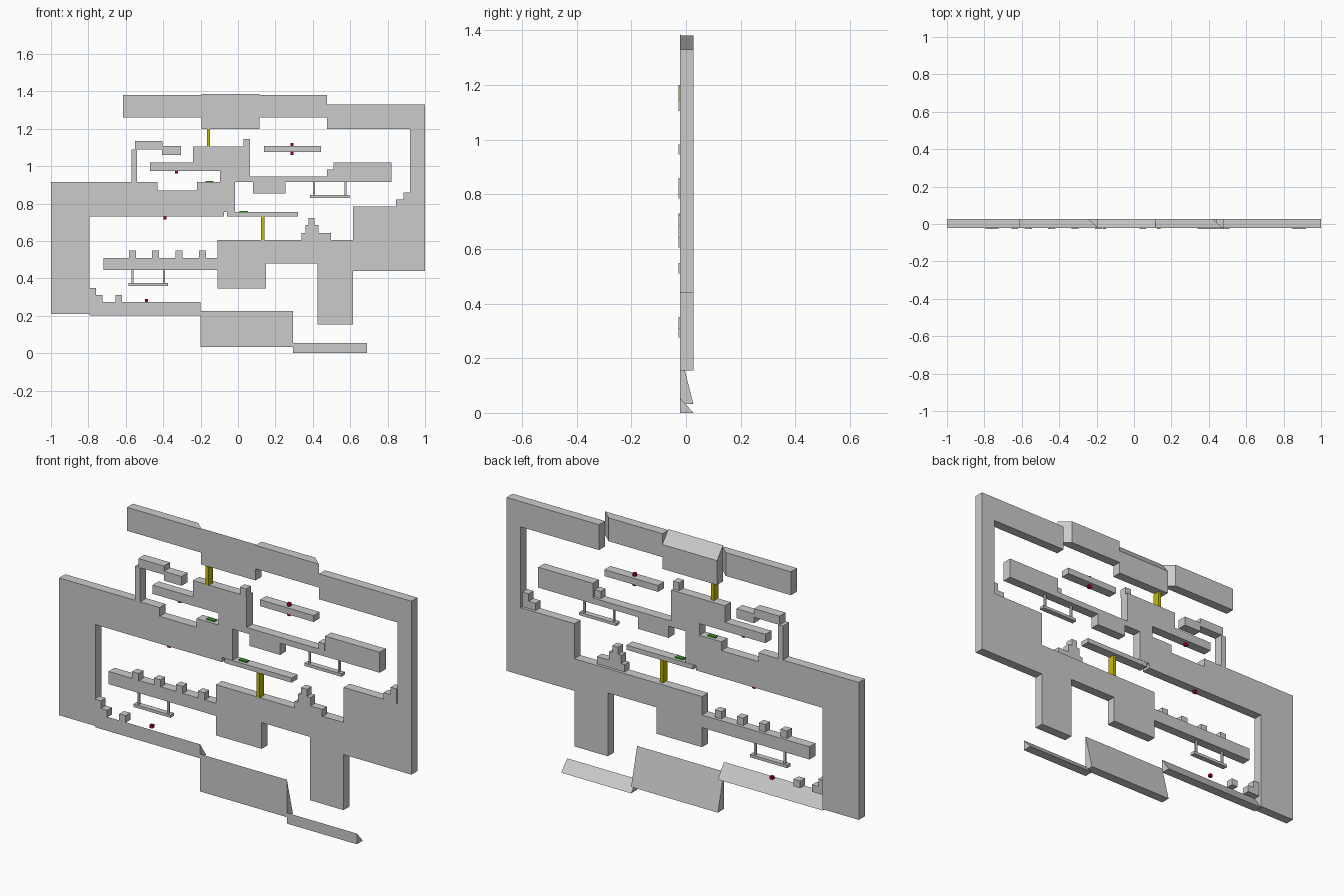
import bpy, bmesh

F, B = -0.022, 0.027   # front and back of the main slab


def prism(name, pts, lo, hi, axis='y', mat=None):
    """Extrude a 2D profile along an axis (y: x,z  x: y,z  z: x,y)."""
    place = {'x': lambda p, t: (t, p[0], p[1]),
             'y': lambda p, t: (p[0], t, p[1]),
             'z': lambda p, t: (p[0], p[1], t)}[axis]
    bm = bmesh.new()
    a = [bm.verts.new(place(p, lo)) for p in pts]
    b = [bm.verts.new(place(p, hi)) for p in pts]
    n = len(pts)
    bm.faces.new(a)
    bm.faces.new(b[::-1])
    for i in range(n):
        j = (i + 1) % n
        bm.faces.new((a[i], b[i], b[j], a[j]))
    bmesh.ops.recalc_face_normals(bm, faces=bm.faces[:])
    me = bpy.data.meshes.new(name)
    bm.to_mesh(me)
    bm.free()
    ob = bpy.data.objects.new(name, me)
    bpy.context.collection.objects.link(ob)
    if mat:
        me.materials.append(mat)
    return ob


def box(name, x0, x1, z0, z1, y0=F, y1=B, mat=None):
    return prism(name, [(x0, z0), (x1, z0), (x1, z1), (x0, z1)], y0, y1, 'y', mat)


def colour(name, rgb):
    m = bpy.data.materials.new(name)
    m.diffuse_color = (*rgb, 1)
    return m


yellow = colour("yellow", (0.55, 0.5, 0.0))
red = colour("red", (0.4, 0.0, 0.02))
green = colour("green", (0.05, 0.4, 0.02))

# Left wall, middle level and upper platforms
prism("upper_level", [
    (-1, .21), (-.795, .21), (-.795, .73), (-.075, .73), (-.075, .755),
    (-.015, .755), (-.015, .915), (.08, .915), (.08, .855), (.255, .855),
    (.255, .915), (.82, .915), (.82, 1.02), (.51, 1.02), (.51, .945),
    (.065, .945), (.065, 1.105), (-.24, 1.105), (-.24, 1.02), (-.47, 1.02),
    (-.47, .975), (-.095, .975), (-.095, .915), (-.22, .915), (-.22, .87),
    (-.43, .87), (-.43, .915), (-1, .915)], F, B)

# Right wall with lower level and ceiling corner
prism("lower_level", [
    (-.72, .445), (-.11, .445), (-.11, .345), (.15, .345), (.15, .48),
    (.425, .48), (.425, .155), (.615, .155), (.615, .44), (1, .44), (1, 1.33),
    (.475, 1.33), (.475, 1.2), (.92, 1.2), (.92, .785), (.615, .785),
    (.615, .605), (-.11, .605), (-.11, .51), (-.72, .51)], F, B)

# Ceiling blocks: mitred ends, and a sloping top in the centre
prism("ceiling_left", [(-.615, F), (-.19, F), (-.245, B), (-.615, B)], 1.26, 1.38, 'z')
prism("ceiling_right", [(.115, F), (.475, F), (.42, B), (.115, B)], 1.26, 1.38, 'z')
prism("ceiling_centre", [(F, 1.2), (B, 1.2), (B, 1.325), (F, 1.385)], -.195, .115, 'x')

# Wedge-shaped floors
for name, x0, x1, z0, z1 in (("floor_left", -.795, -.2, .203, .275),
                             ("floor_centre", -.2, .293, .033, .225),
                             ("floor_right", .293, .69, 0, .055)):
    prism(name, [(F, z0), (B, z0), (F, z1)], x0, x1, 'x')

# Separate platforms and the hooked arm
box("floating_bar", .14, .445, 1.075, 1.108)
box("middle_shelf", -.06, .32, .73, .754)
prism("hooked_arm", [(-.57, .915), (-.54, .915), (-.54, 1.09), (-.405, 1.09),
                     (-.405, 1.135), (-.55, 1.135), (-.55, 1.09), (-.57, 1.09)], F, B)
box("arm_block", -.405, -.305, 1.06, 1.108)

# Small crates standing slightly proud of the front
crates = [(x, x + .037, .51, .548) for x in (-.582, -.459, -.334, -.209)]
crates += [(-.795, -.76, .275, .35), (-.76, -.724, .275, .311), (-.656, -.62, .275, .311),
           (.34, .497, .605, .642), (.36, .43, .642, .685), (.377, .41, .685, .722),
           (.845, .92, .785, .822), (.885, .92, .822, .86),
           (.03, .065, 1.105, 1.145), (.475, .51, .945, .982)]
for i, c in enumerate(crates):
    box(f"crate_{i}", *c, -.027, .012)

# Hanging swings
for side, xc, top in (("left", -.48, .445), ("right", .49, .915)):
    box(f"swing_plank_{side}", xc - .105, xc + .105, top - .085, top - .07, -.012, .016)
    for k, s in enumerate((-1, 1)):
        x = xc + s * .084
        box(f"swing_post_{side}_{k}", x - .005, x + .005, top - .07, top, -.003, .007)

# Yellow columns
box("column_upper", -.166, -.149, 1.105, 1.2, -.027, .01, yellow)
box("column_lower", .124, .141, .605, .73, -.027, .01, yellow)

# Red beads
for i, (x, z) in enumerate(((.29, 1.116), (.29, 1.067), (-.33, .968), (-.39, .722), (-.49, .282))):
    box(f"bead_{i}", x - .008, x + .008, z - .008, z + .008, -.006, .01, red)

# Green pads
box("pad_upper", -.175, -.13, .915, .921, -.006, .012, green)
box("pad_lower", .008, .053, .754, .76, -.006, .012, green)
